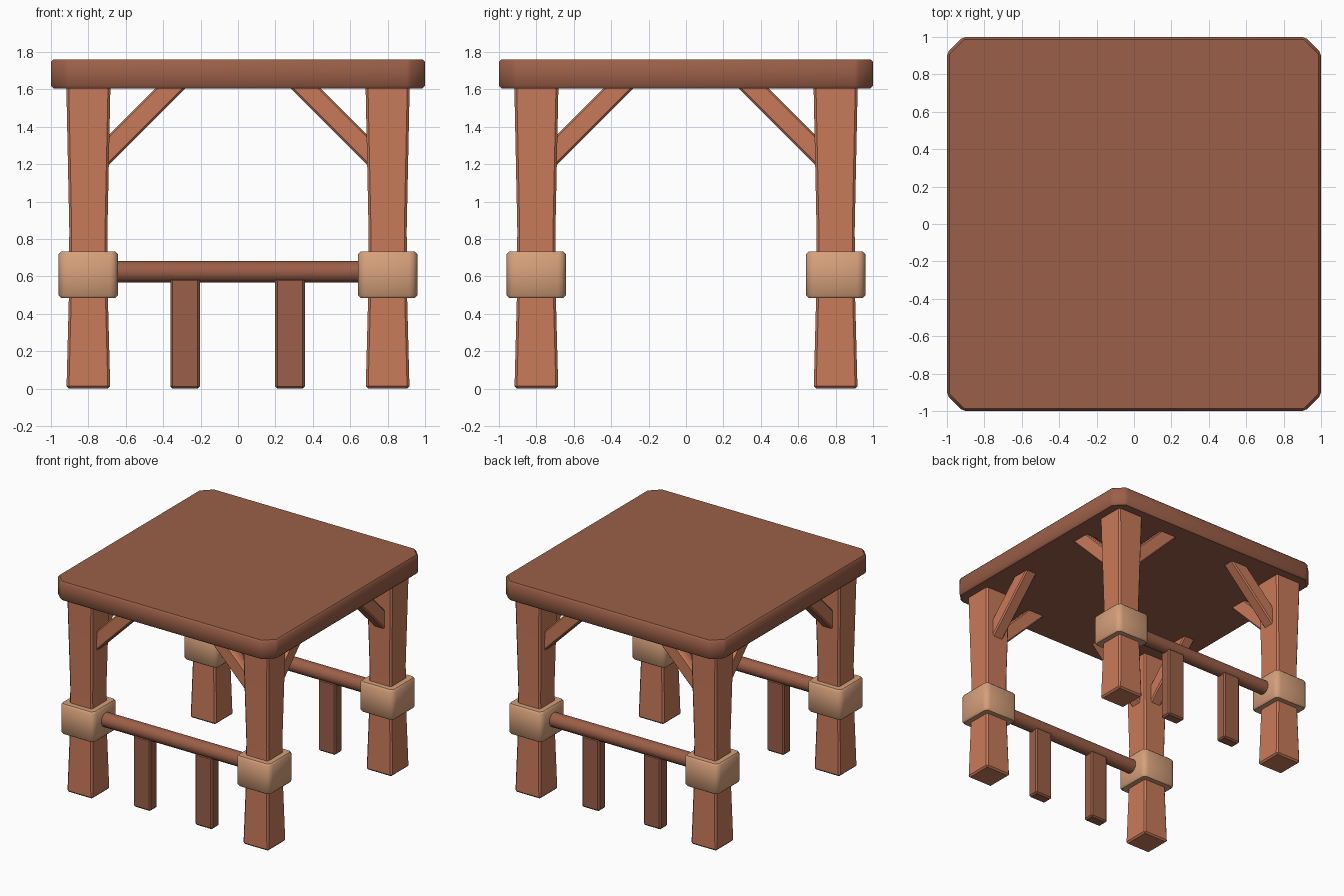
import bpy, bmesh, math
from mathutils import Matrix, Vector

cube = bpy.data.objects.get("Cube")
if cube:
    bpy.data.objects.remove(cube, do_unlink=True)


def material(name, rgb):
    m = bpy.data.materials.new(name)
    m.use_nodes = True
    m.diffuse_color = (*rgb, 1)
    bsdf = next(n for n in m.node_tree.nodes if n.type == 'BSDF_PRINCIPLED')
    bsdf.inputs["Base Color"].default_value = (*rgb, 1)
    return m


DARK = material("dark_wood", (0.328, 0.114, 0.065))
LIGHT = material("reddish_wood", (0.578, 0.195, 0.102))
TAN = material("tan_binding", (0.672, 0.352, 0.198))


def finish(name, bm, mat, bevel=0.0, segments=1):
    """Soften the sharp edges and turn the bmesh into a shaded object."""
    bmesh.ops.recalc_face_normals(bm, faces=bm.faces)
    if bevel:
        sharp = [e for e in bm.edges if e.calc_face_angle(0) > math.radians(30)]
        bmesh.ops.bevel(bm, geom=sharp, offset=bevel, segments=segments,
                        profile=0.5, affect='EDGES')
    mesh = bpy.data.meshes.new(name)
    bm.to_mesh(mesh)
    bm.free()
    mesh.materials.append(mat)
    obj = bpy.data.objects.new(name, mesh)
    bpy.context.collection.objects.link(obj)
    bpy.ops.object.select_all(action='DESELECT')
    obj.select_set(True)
    bpy.context.view_layer.objects.active = obj
    bpy.ops.object.shade_smooth_by_angle(angle=math.radians(35))
    return obj


def stack(sections, corner=0.0):
    """Square column lofted through (z, half width) with cut corners."""
    bm = bmesh.new()
    rings = []
    for z, h in sections:
        pts = []
        for sx, sy in ((1, 1), (-1, 1), (-1, -1), (1, -1)):
            if corner:
                pair = [(sx * h, sy * (h - corner)), (sx * (h - corner), sy * h)]
                pts += pair if sx * sy > 0 else pair[::-1]
            else:
                pts.append((sx * h, sy * h))
        rings.append([bm.verts.new((x, y, z)) for x, y in pts])
    n = len(rings[0])
    for low, high in zip(rings, rings[1:]):
        for i in range(n):
            j = (i + 1) % n
            bm.faces.new((low[i], low[j], high[j], high[i]))
    bm.faces.new(rings[0][::-1])
    bm.faces.new(rings[-1])
    return bm


def box(size, matrix):
    bm = bmesh.new()
    bmesh.ops.create_cube(bm, size=1, matrix=matrix @ Matrix.Diagonal((*size, 1)))
    return bm


# Table top with cut corners
finish("table_top", stack([(1.605, 1.0), (1.76, 1.0)], 0.085), DARK, 0.014)

POST = 0.8
for sy, depth in ((-1, "front"), (1, "back")):
    for sx, side in ((-1, "right"), (1, "left")):
        where = f"{depth}_{side}"
        spot = Matrix.Translation((sx * POST, sy * POST, 0))

        # Waisted leg
        leg = stack([(0.005, 0.117), (0.5, 0.104), (0.85, 0.102), (1.62, 0.118)])
        leg.transform(spot)
        finish(f"{where}_leg", leg, LIGHT, 0.013)

        # Binding around the leg
        band = stack([(0.485, 0.159), (0.732, 0.159)], 0.03)
        band.transform(spot)
        finish(f"{where}_binding", band, TAN, 0.014)

        # Diagonal braces, one along each table edge
        for axis, inward in (("x", Vector((-sx, 0, 0))), ("y", Vector((0, -sy, 0)))):
            along = (inward + Vector((0, 0, 1))).normalized()
            across = Vector((0, 0, 1)).cross(inward)
            rot = Matrix((along, across, along.cross(across))).transposed().to_4x4()
            mid = Vector((sx * POST, sy * POST, 1.448)) + inward * 0.281
            brace = box((0.62, 0.1, 0.113), Matrix.Translation(mid) @ rot)
            # Trim where the brace meets the top and the leg
            for co, no in ((Vector((0, 0, 1.625)), Vector((0, 0, 1))),
                           (Vector((sx, sy, 0)) * POST + inward * 0.06, -inward)):
                cut = bmesh.ops.bisect_plane(
                    brace, geom=brace.verts[:] + brace.edges[:] + brace.faces[:],
                    plane_co=co, plane_no=no, clear_outer=True)
                rim = [g for g in cut["geom_cut"] if isinstance(g, bmesh.types.BMEdge)]
                if rim:
                    bmesh.ops.holes_fill(brace, edges=rim)
            finish(f"{where}_brace_{axis}", brace, LIGHT, 0.01)

    # Round rail between the bindings
    rail = bmesh.new()
    bmesh.ops.create_cone(
        rail, cap_ends=True, segments=16, radius1=0.058, radius2=0.058, depth=1.4,
        matrix=Matrix.Translation((0, sy * POST, 0.624)) @ Matrix.Rotation(math.pi / 2, 4, 'Y'))
    finish(f"{depth}_rail", rail, DARK)

    # Short uprights under the rail
    for x, side in ((-0.283, "right"), (0.278, "left")):
        upright = box((0.158, 0.095, 0.585), Matrix.Translation((x, sy * POST, 0.2975)))
        finish(f"{depth}_{side}_upright", upright, DARK, 0.012)

# Rest everything on the floor
for obj in bpy.context.collection.objects:
    if obj.type == 'MESH' and obj.name.endswith(("_leg", "_upright")):
        low = min(v.co.z for v in obj.data.vertices)
        for v in obj.data.vertices:
            if v.co.z < low + 0.03:
                v.co.z -= low
